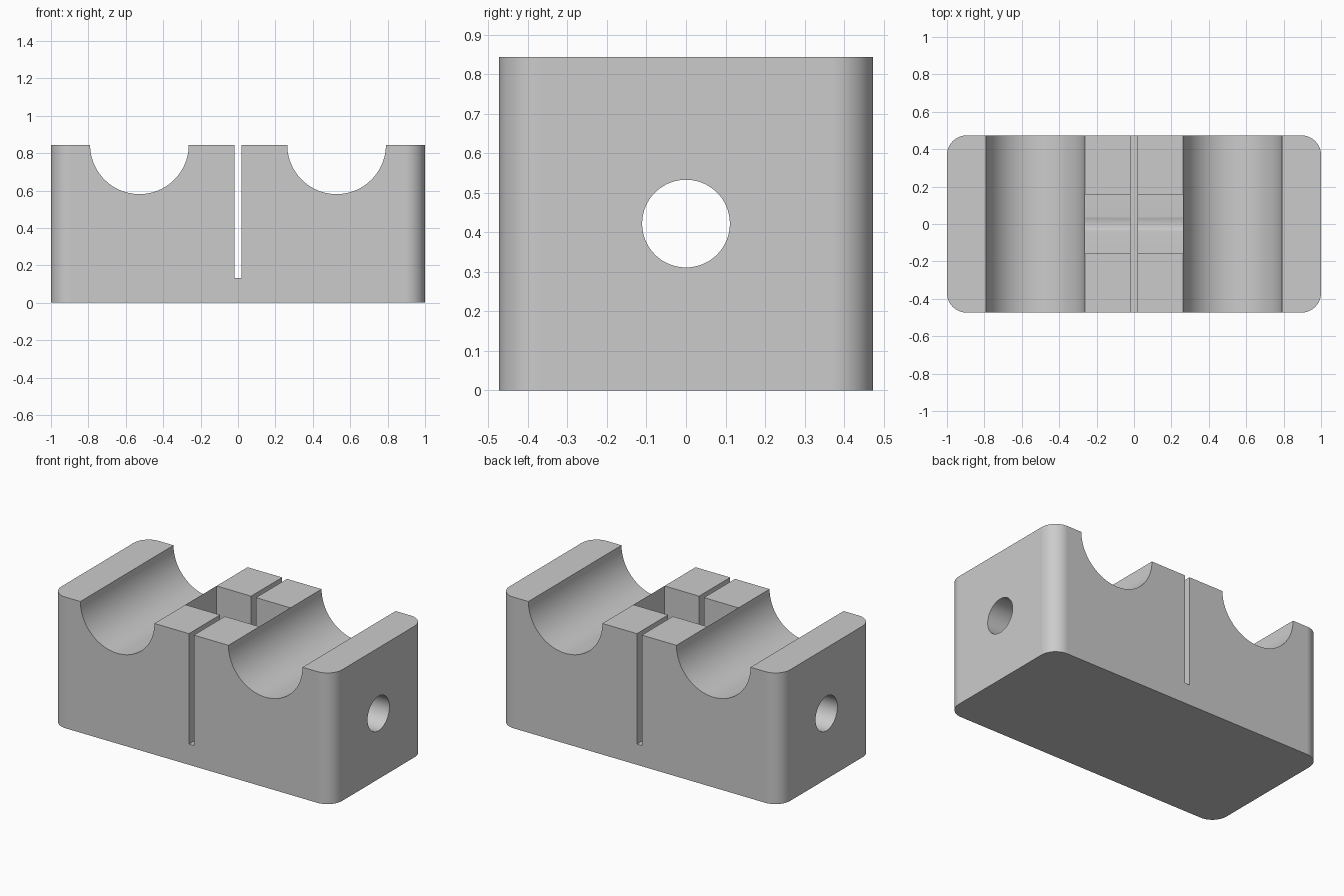
import bpy, bmesh, math
from mathutils import Matrix, Vector

if "Cube" in bpy.data.objects:
    bpy.data.objects.remove(bpy.data.objects["Cube"])

HALF_X, HALF_Y, HEIGHT = 1.0, 0.4735, 0.844
CORNER = 0.105
SADDLE_X, SADDLE_R = 0.527, 0.2637
HOLE_R = 0.111

grey = bpy.data.materials.new("plain grey")
grey.use_nodes = True
colour = (0.6, 0.6, 0.6, 1)
grey.diffuse_color = colour
grey.node_tree.nodes["Principled BSDF"].inputs["Base Color"].default_value = colour


def add_object(name, bm):
    bmesh.ops.recalc_face_normals(bm, faces=bm.faces)
    mesh = bpy.data.meshes.new(name)
    bm.to_mesh(mesh)
    bm.free()
    mesh.materials.append(grey)
    obj = bpy.data.objects.new(name, mesh)
    bpy.context.collection.objects.link(obj)
    return obj


def box(name, low, high):
    low, high = Vector(low), Vector(high)
    bm = bmesh.new()
    bmesh.ops.create_cube(bm, size=1, matrix=Matrix.Translation((low + high) / 2)
                          @ Matrix.Diagonal((*(high - low), 1)))
    return add_object(name, bm)


def cylinder(name, centre, radius, length, axis):
    turn = Matrix.Rotation(math.pi / 2, 4, "Y" if axis == "X" else "X")
    bm = bmesh.new()
    bmesh.ops.create_cone(bm, cap_ends=True, segments=128, radius1=radius,
                          radius2=radius, depth=length,
                          matrix=Matrix.Translation(centre) @ turn)
    return add_object(name, bm)


# Block with rounded upright corners
block = box("clamp_block", (-HALF_X, -HALF_Y, 0), (HALF_X, HALF_Y, HEIGHT))
bm = bmesh.new()
bm.from_mesh(block.data)
upright = [e for e in bm.edges
           if abs(e.verts[0].co.z - e.verts[1].co.z) > HEIGHT / 2]
bmesh.ops.bevel(bm, geom=upright, offset=CORNER, segments=16, profile=0.5,
                affect="EDGES")
bm.to_mesh(block.data)
bm.free()

# Two saddles, a central pocket, a thin slot and a bore along the length
cutters = [cylinder("saddle_cutter", (side * SADDLE_X, 0, HEIGHT + 0.0005),
                    SADDLE_R, 2, "Y") for side in (-1, 1)]
cutters += [
    box("pocket_cutter", (-0.2625, -0.158, HEIGHT - 0.527), (0.2625, 0.158, 1)),
    box("slot_cutter", (-0.0175, -1, 0.133), (0.0175, 1, 1.1)),
    cylinder("bore_cutter", (0, 0, HEIGHT / 2), HOLE_R, 3, "X"),
]
bpy.ops.object.select_all(action="DESELECT")
block.select_set(True)
bpy.context.view_layer.objects.active = block
for cutter in cutters:
    cutter.hide_render = True
    cut = block.modifiers.new("cut", "BOOLEAN")
    cut.operation = "DIFFERENCE"
    cut.solver = "EXACT"
    cut.object = cutter
    bpy.ops.object.modifier_apply(modifier=cut.name)
    bpy.data.objects.remove(cutter)

# Smooth curves with crisp edges and even flat faces
bpy.ops.object.shade_smooth_by_angle(angle=math.radians(30))
weighted = block.modifiers.new("even_shading", "WEIGHTED_NORMAL")
weighted.keep_sharp = True
